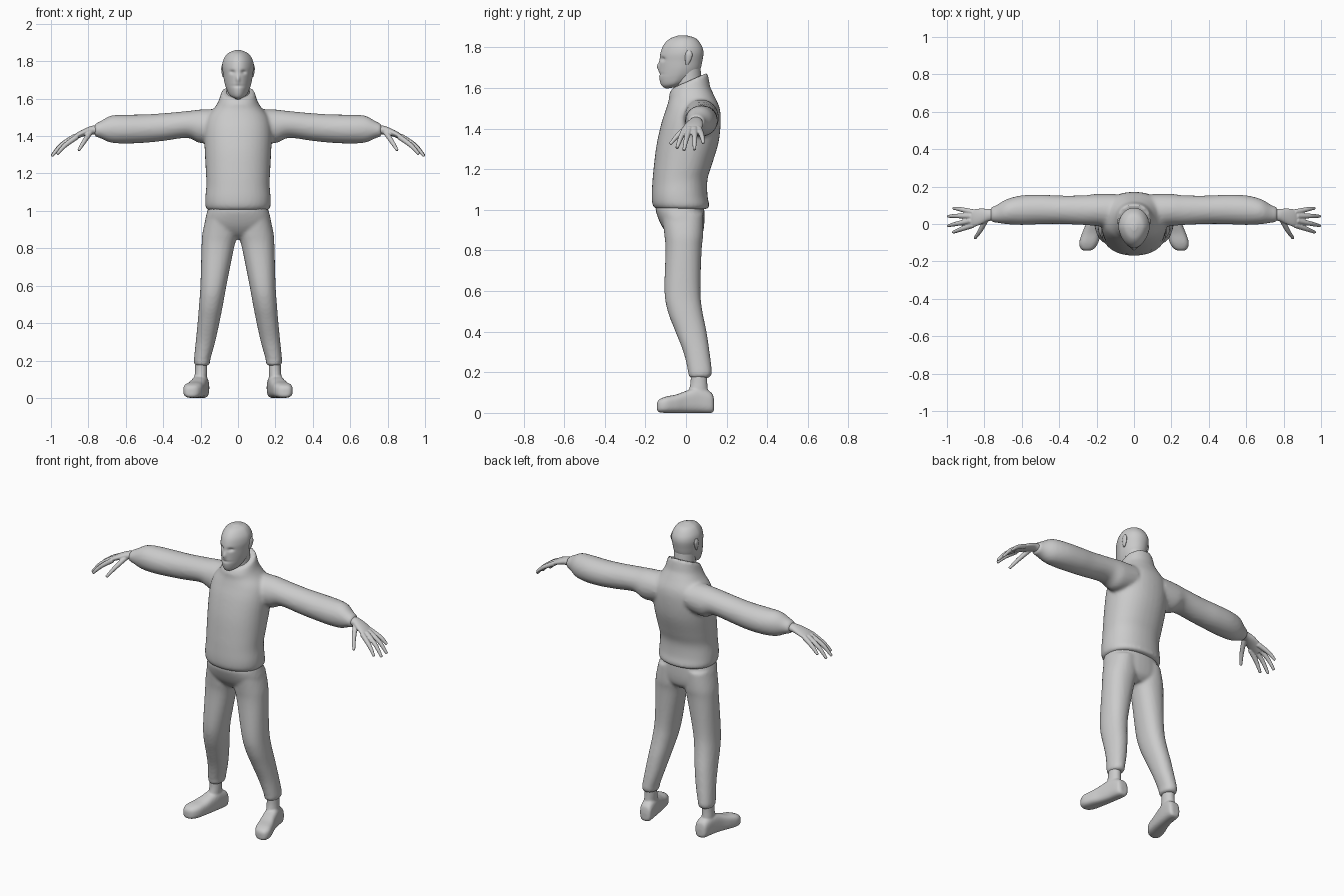
import bpy, bmesh, math
from mathutils import Vector as V


def spline(a, b, c, d, t):
    return 0.5 * (2 * b + (c - a) * t + (2 * a - 5 * b + 4 * c - d) * t * t + (3 * b - a - 3 * c + d) * t ** 3)


def loft(bm, rings, n=36, sub=5, e=2.0, side=1, taper=0.0):
    """Skin smooth closed sections; each ring is (centre, half-axis u, half-axis v)."""
    dense, last = [], len(rings) - 1
    for i in range(last):
        quad = [rings[min(max(k, 0), last)] for k in range(i - 1, i + 3)]
        for s in range(sub):
            dense.append([spline(*[q[k] for q in quad], s / sub) for k in range(3)])
    dense.append(rings[-1])
    loops = []
    for c, u, v in dense:
        loop = []
        for k in range(n):
            a = 2 * math.pi * k / n
            cu = math.copysign(abs(math.cos(a)) ** (2 / e), math.cos(a))
            sv = math.copysign(abs(math.sin(a)) ** (2 / e), math.sin(a))
            p = c + u * cu * (1 - taper * max(0, sv)) + v * sv
            loop.append(bm.verts.new((p.x * side, p.y, p.z)))
        loops.append(loop)
    for A, B in zip(loops, loops[1:]):
        for k in range(n):
            bm.faces.new((A[k], A[(k + 1) % n], B[(k + 1) % n], B[k]))
    bm.faces.new(loops[0])
    bm.faces.new(loops[-1])


def body_rings(rows):
    """Rows of front y, front z, back y, back z, half width."""
    return [(V((0, (yf + yb) / 2, (zf + zb) / 2)), V((w, 0, 0)), V((0, (yf - yb) / 2, (zf - zb) / 2)))
            for yf, zf, yb, zb, w in rows]


def leg_rings(rows):
    """Rows of z, inner x, outer x, front y, back y."""
    return [(V(((a + b) / 2, (f + k) / 2, z)), V(((b - a) / 2, 0, 0)), V((0, (f - k) / 2, 0)))
            for z, a, b, f, k in rows]


def arm_rings(rows):
    """Rows of x, y, z, y radius, z radius."""
    return [(V((x, y, z)), V((0, ry, 0)), V((0, 0, rz))) for x, y, z, ry, rz in rows]


def tube_rings(pts, radii):
    out = []
    for i, (p, r) in enumerate(zip(pts, radii)):
        t = (V(pts[min(i + 1, len(pts) - 1)]) - V(pts[max(i - 1, 0)])).normalized()
        u = t.cross(V((0, 0, 1))).normalized()
        out.append((V(p), u * r, t.cross(u) * r))
    return out


def finish(bm, name, voxel=0, smooth=3):
    bmesh.ops.recalc_face_normals(bm, faces=bm.faces)
    me = bpy.data.meshes.new(name)
    bm.to_mesh(me)
    bm.free()
    me.polygons.foreach_set("use_smooth", [True] * len(me.polygons))
    ob = bpy.data.objects.new(name, me)
    bpy.context.collection.objects.link(ob)
    if voxel:
        m = ob.modifiers.new("fuse", 'REMESH')
        m.mode, m.voxel_size, m.use_smooth_shade = 'VOXEL', voxel, True
        s = ob.modifiers.new("soften", 'SMOOTH')
        s.factor, s.iterations = 0.5, smooth
    return ob


# Jumper: torso with hem and raised collar, plus both sleeves
bm = bmesh.new()
loft(bm, body_rings([
    (-.148, 1.003, .103, 1.003, .160), (-.165, 1.025, .115, 1.02, .174), (-.169, 1.07, .106, 1.07, .175),
    (-.166, 1.13, .106, 1.15, .169), (-.160, 1.20, .127, 1.22, .172), (-.145, 1.32, .160, 1.33, .178),
    (-.120, 1.43, .171, 1.43, .180), (-.097, 1.50, .166, 1.50, .165), (-.084, 1.545, .140, 1.56, .125),
    (-.083, 1.565, .121, 1.60, .106), (-.078, 1.58, .115, 1.63, .098), (-.066, 1.60, .106, 1.675, .087)]), e=2.2)
SLEEVE = [(.10, .07, 1.46, .09, .085), (.20, .075, 1.452, .086, .09), (.27, .074, 1.462, .079, .072),
          (.40, .076, 1.448, .076, .074), (.50, .078, 1.440, .079, .076), (.60, .074, 1.437, .079, .077),
          (.68, .066, 1.437, .067, .072), (.735, .054, 1.434, .047, .046), (.768, .05, 1.431, .038, .033)]
for s in (1, -1):
    loft(bm, arm_rings(SLEEVE), side=s)
finish(bm, "jumper", .010, 5)

# Trousers: hips and two legs
bm = bmesh.new()
loft(bm, body_rings([(-.14, 1.03, .085, 1.03, .150), (-.15, 1.0, .09, 1.0, .164), (-.125, .93, .09, .93, .176),
                     (-.09, .88, .08, .88, .14), (-.05, .85, .05, .85, .06)]), e=2.3)
LEG = [(.98, .005, .168, -.12, .085), (.88, .002, .190, -.107, .085), (.80, .022, .195, -.101, .077),
       (.60, .062, .201, -.106, .071), (.50, .080, .208, -.090, .081), (.40, .100, .216, -.052, .101),
       (.30, .122, .226, -.013, .116), (.21, .147, .235, .009, .127), (.185, .150, .234, .012, .124),
       (.172, .160, .226, .022, .112)]
for s in (1, -1):
    loft(bm, leg_rings(LEG), side=s, e=2.2)
finish(bm, "trousers", .009, 4)

# Shoes with ankles: rows of y, centre x, half width, bottom z, top z
SHOE = [(.139, .190, .018, .015, .055), (.125, .191, .037, 0, .10), (.06, .200, .042, 0, .125),
        (0, .213, .045, 0, .108), (-.05, .228, .050, 0, .090), (-.10, .242, .051, 0, .080),
        (-.132, .249, .036, .003, .066), (-.143, .252, .015, .012, .05)]
ANKLE = [(.05, .165, .228, .012, .112), (.11, .165, .232, .015, .108), (.15, .164, .230, .022, .105),
         (.20, .165, .228, .024, .105)]
for s, label in ((1, "left"), (-1, "right")):
    bm = bmesh.new()
    loft(bm, [(V((x, y, (a + b) / 2)), V((w, 0, 0)), V((0, 0, (b - a) / 2))) for y, x, w, a, b in SHOE],
         e=2.9, side=s)
    loft(bm, leg_rings(ANKLE), side=s)
    finish(bm, label + "_shoe", .006, 4)

# Hands: palm, four fingers and thumb
PALM = [(.74, .05, 1.432, .032, .026), (.78, .048, 1.432, .033, .023), (.82, .04, 1.42, .043, .020),
        (.86, .031, 1.402, .047, .017), (.892, .03, 1.382, .038, .012)]
FINGERS = [((.86, -.006, 1.398), (.925, -.028, 1.350), (.968, -.045, 1.303)),
           ((.87, .018, 1.400), (.945, .002, 1.350), (.996, -.010, 1.292)),
           ((.87, .042, 1.400), (.945, .043, 1.352), (.996, .041, 1.295)),
           ((.86, .064, 1.400), (.925, .078, 1.365), (.967, .085, 1.328)),
           ((.79, .025, 1.420), (.822, -.035, 1.372), (.852, -.078, 1.323))]
for s, label in ((1, "left"), (-1, "right")):
    bm = bmesh.new()
    loft(bm, arm_rings(PALM), side=s)
    for f in FINGERS:
        loft(bm, tube_rings(f, (.015, .0125, .008)), n=14, side=s)
    finish(bm, label + "_hand", .004, 3)

# Neck
bm = bmesh.new()
loft(bm, body_rings([(-.05, 1.56, .08, 1.58, .065), (-.05, 1.63, .075, 1.65, .062),
                     (-.05, 1.70, .07, 1.72, .062)]))
finish(bm, "neck")

# Head: tapered face, eye sockets, nose and brow pushed from the surface
bm = bmesh.new()
loft(bm, body_rings([
    (-.098, 1.596, -.05, 1.604, .015), (-.120, 1.612, .00, 1.625, .044), (-.131, 1.645, .05, 1.66, .062),
    (-.131, 1.69, .070, 1.69, .073), (-.130, 1.73, .080, 1.73, .079), (-.126, 1.77, .086, 1.775, .084),
    (-.111, 1.81, .076, 1.81, .077), (-.080, 1.842, .048, 1.844, .053), (-.035, 1.859, 0, 1.859, .016)]),
    n=64, sub=8, taper=.22, e=2.1)
# Each feature: x, z, x spread, z spread, push along y
FEATURES = [(-.03, 1.742, .013, .010, .013), (.03, 1.742, .013, .010, .013), (0, 1.705, .010, .020, -.012),
            (0, 1.668, .03, .006, .005)]
for v in bm.verts:
    if v.co.y < -.05:
        x, z = v.co.x, v.co.z
        v.co.y += sum(d * math.exp(-((x - fx) / sx) ** 2 - ((z - fz) / sz) ** 2) for fx, fz, sx, sz, d in FEATURES)
finish(bm, "head")

# Ears
for s, label in ((1, "left"), (-1, "right")):
    bm = bmesh.new()
    loft(bm, [(V((.077, .005, 1.715)), V((.004, 0, 0)), V((0, .006, 0))),
              (V((.079, .010, 1.735)), V((.008, 0, 0)), V((0, .014, 0))),
              (V((.081, .014, 1.765)), V((.009, 0, 0)), V((0, .018, 0))),
              (V((.080, .014, 1.785)), V((.004, 0, 0)), V((0, .008, 0)))], n=16, side=s)
    finish(bm, label + "_ear")
